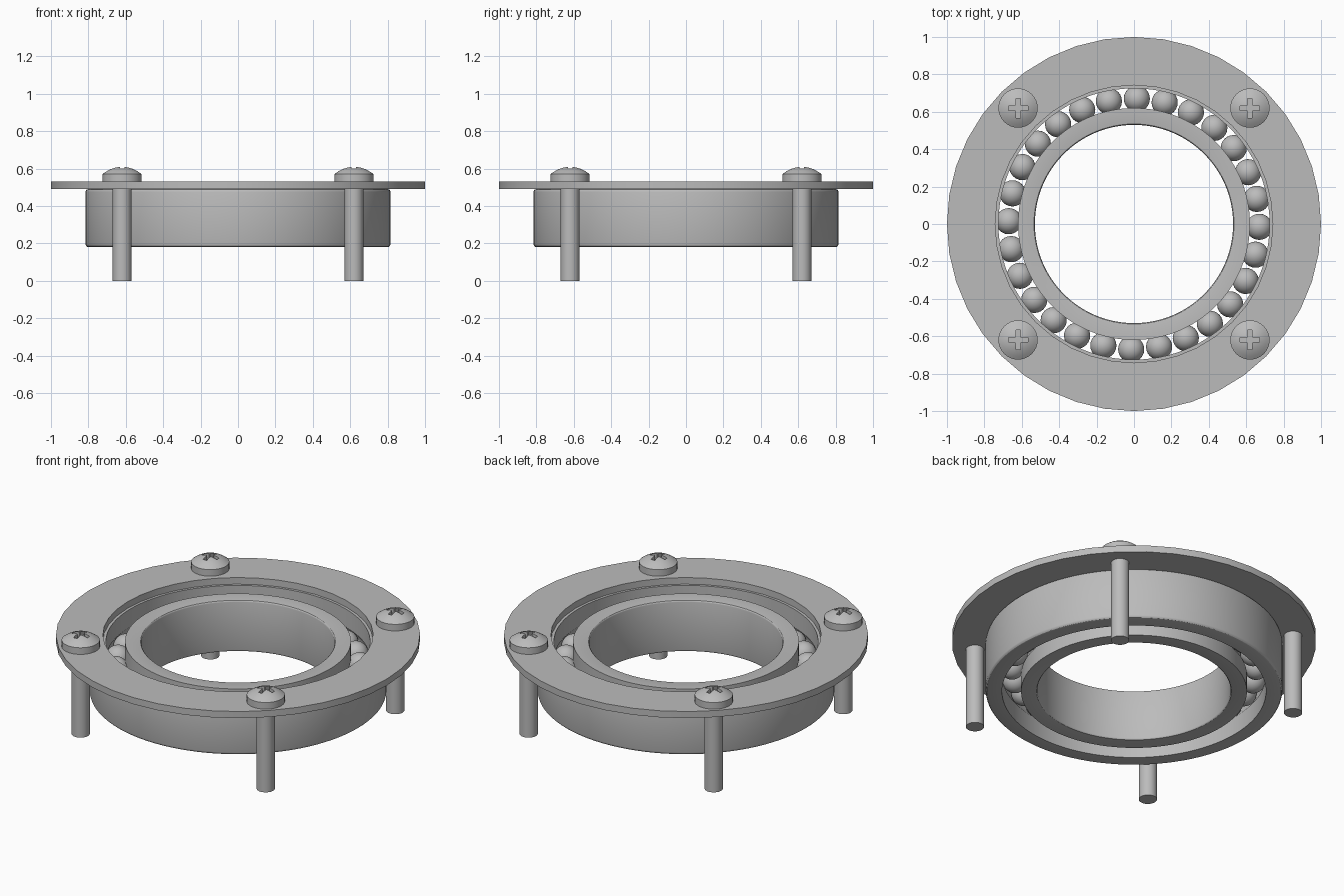
import bpy, bmesh, math
from math import sin, cos, pi, radians

cube = bpy.data.objects.get("Cube")
if cube:
    bpy.data.objects.remove(cube)

steel = bpy.data.materials.new("steel_grey")
steel.use_nodes = True
GREY = (0.5, 0.5, 0.5, 1)
steel.diffuse_color = GREY
steel.node_tree.nodes["Principled BSDF"].inputs["Base Color"].default_value = GREY

BOTTOM, TOP, PLATE_TOP = 0.18, 0.49, 0.53
MID = (BOTTOM + TOP) / 2
TRACK, BALL, BALLS = 0.67, 0.07, 28
SCREW = 0.62


def add_object(name, bm, angle=30):
    bmesh.ops.recalc_face_normals(bm, faces=bm.faces)
    mesh = bpy.data.meshes.new(name)
    bm.to_mesh(mesh)
    bm.free()
    mesh.materials.append(steel)
    obj = bpy.data.objects.new(name, mesh)
    bpy.context.collection.objects.link(obj)
    smooth(obj, angle)
    return obj


def smooth(obj, angle=30):
    bpy.ops.object.select_all(action="DESELECT")
    obj.select_set(True)
    bpy.context.view_layer.objects.active = obj
    bpy.ops.object.shade_smooth_by_angle(angle=radians(angle))


def lathe(name, profile, sides, closed=True):
    """Revolve (radius, z) points about z; an open profile ends on the axis."""
    bm = bmesh.new()
    verts = [bm.verts.new((r, 0, z)) for r, z in profile]
    pairs = list(zip(verts, verts[1:] + verts[:1]))
    edges = [bm.edges.new(p) for p in (pairs if closed else pairs[:-1])]
    bmesh.ops.spin(bm, geom=verts + edges, cent=(0, 0, 0), axis=(0, 0, 1),
                   angle=2 * pi, steps=sides, use_merge=True)
    bmesh.ops.remove_doubles(bm, verts=bm.verts, dist=0.0001)
    return add_object(name, bm)


def race(name, plain, shoulder, fillet):
    """Ring with a rounded plain side and a ball groove on the other side."""
    out = 1 if plain > shoulder else -1
    groove = BALL + 0.002
    half = math.acos(abs(shoulder - TRACK) / groove)
    pts = [(shoulder, BOTTOM)]
    for i in range(9):
        a = half * (i / 4 - 1)
        pts.append((TRACK + out * groove * cos(a), MID + groove * sin(a)))
    pts.append((shoulder, TOP))
    # rounded corners on the plain side
    for z, start in ((TOP - fillet, pi / 2), (BOTTOM + fillet, 0)):
        for i in range(4):
            a = start - i * pi / 6
            pts.append((plain + out * fillet * (cos(a) - 1), z + fillet * sin(a)))
    return lathe(name, pts, 96)


race("outer_ring", 0.815, 0.725, 0.015)
race("inner_ring", 0.53, 0.62, 0.01)

# Flat retaining flange
lathe("flange_plate", [(0.742, TOP), (1, TOP), (1, PLATE_TOP), (0.742, PLATE_TOP)], 40)

# Balls around the track
for i in range(BALLS):
    a = 2 * pi * i / BALLS - radians(1.3)
    bm = bmesh.new()
    bmesh.ops.create_uvsphere(bm, u_segments=24, v_segments=16, radius=BALL)
    bmesh.ops.translate(bm, verts=bm.verts, vec=(TRACK * cos(a), TRACK * sin(a), MID))
    add_object(f"ball_{i + 1}", bm, 60)

# One pan-head screw: shaft, rim and dome
RIM, DOME, HEAD = 0.57, 0.04, 0.105
profile = [(0, 0), (0.05, 0), (0.05, PLATE_TOP), (HEAD, PLATE_TOP), (HEAD, RIM)]
for i in range(1, 7):
    r = HEAD * (1 - i / 6)
    profile.append((r, RIM + DOME * (1 - (r / HEAD) ** 2)))
screw = lathe("screw_1", profile, 32, closed=False)

# Cross recess cut into the head
cutters = []
for sx, sy in ((0.104, 0.024), (0.024, 0.104)):
    bm = bmesh.new()
    bmesh.ops.create_cube(bm, size=1)
    bmesh.ops.scale(bm, verts=bm.verts, vec=(sx, sy, 0.1))
    bmesh.ops.translate(bm, verts=bm.verts, vec=(0, 0, 0.63))
    cutters.append(add_object("recess_cutter", bm))
bm = bmesh.new()
bmesh.ops.create_cone(bm, cap_ends=True, segments=16, radius1=0.02, radius2=0.02, depth=0.1)
bmesh.ops.translate(bm, verts=bm.verts, vec=(0, 0, 0.623))
cutters.append(add_object("recess_cutter", bm))
for cutter in cutters:
    mod = screw.modifiers.new("recess", "BOOLEAN")
    mod.operation, mod.solver, mod.object = "DIFFERENCE", "EXACT", cutter
bpy.context.view_layer.update()
cut = bpy.data.meshes.new_from_object(screw.evaluated_get(bpy.context.evaluated_depsgraph_get()))
screw.modifiers.clear()
screw.data = cut
for cutter in cutters:
    bpy.data.objects.remove(cutter)
smooth(screw)

# Four screws, one per corner
corners = [(x, y) for x in (-SCREW, SCREW) for y in (-SCREW, SCREW)]
for i, (x, y) in enumerate(corners):
    obj = screw if i == 0 else screw.copy()
    if i:
        obj.name = f"screw_{i + 1}"
        bpy.context.collection.objects.link(obj)
    obj.location = (x, y, 0)
